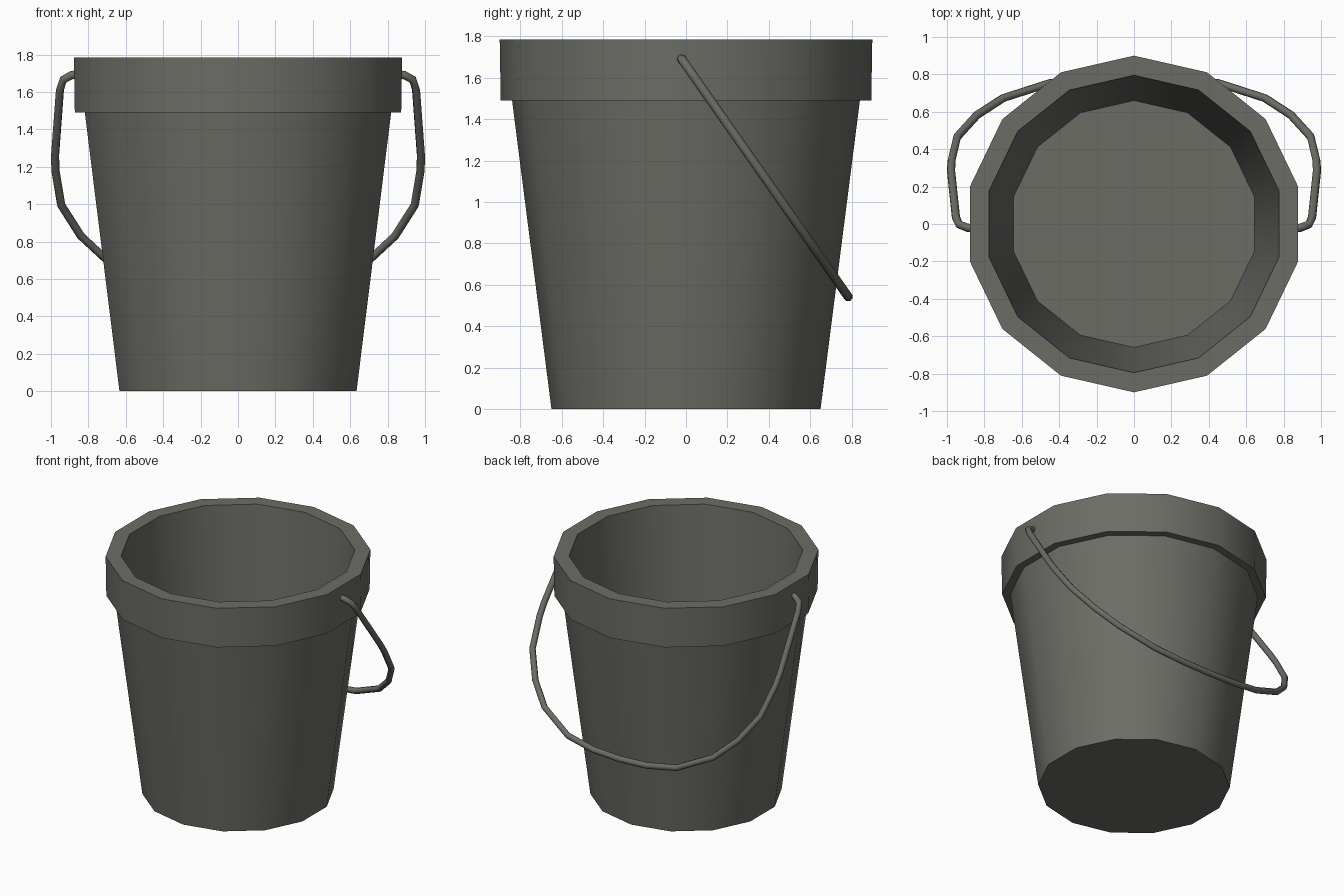
import bpy
import bmesh
from math import sin, cos, pi, radians

cube = bpy.data.objects.get("Cube")
if cube:
    bpy.data.objects.remove(cube, do_unlink=True)


def make_material(name, rgb):
    mat = bpy.data.materials.new(name)
    mat.use_nodes = True
    color = (*rgb, 1.0)
    mat.diffuse_color = color
    bsdf = mat.node_tree.nodes["Principled BSDF"]
    bsdf.inputs["Base Color"].default_value = color
    bsdf.inputs["Roughness"].default_value = 0.6
    return mat


def add_object(name, data, mat):
    obj = bpy.data.objects.new(name, data)
    bpy.context.collection.objects.link(obj)
    data.materials.append(mat)
    bpy.ops.object.select_all(action="DESELECT")
    obj.select_set(True)
    bpy.context.view_layer.objects.active = obj
    return obj


def lathe(name, profile, sides, mat):
    """Turn a (radius, z) profile around z and cap both ends."""
    bm = bmesh.new()
    rings = []
    for radius, z in profile:
        angles = [pi / 2 + 2 * pi * i / sides for i in range(sides)]
        rings.append([bm.verts.new((radius * cos(a), radius * sin(a), z))
                      for a in angles])
    for low, high in zip(rings, rings[1:]):
        for i in range(sides):
            j = (i + 1) % sides
            bm.faces.new((low[i], low[j], high[j], high[i]))
    bm.faces.new(rings[0][::-1])
    bm.faces.new(rings[-1])
    bmesh.ops.recalc_face_normals(bm, faces=bm.faces)
    mesh = bpy.data.meshes.new(name)
    bm.to_mesh(mesh)
    bm.free()
    obj = add_object(name, mesh, mat)
    bpy.ops.object.shade_smooth_by_angle(angle=radians(30))
    return obj


grey = make_material("dark grey", (0.15, 0.152, 0.133))

# Bucket: tapered wall, overhanging rim, inner wall and floor
lathe("bucket", [(0.65, 0), (0.84, 1.49), (0.895, 1.49), (0.90, 1.785),
                 (0.795, 1.785), (0.66, 0.10)], 14, grey)

# Handle: half outline as (x, z), mirrored, lying in a tilted plane
half = [(0.85, 1.695), (0.89, 1.69), (0.935, 1.665), (0.952, 1.61),
        (0.978, 1.26), (0.976, 1.18), (0.945, 0.995), (0.84, 0.83),
        (0.70, 0.70), (0.45, 0.585), (0.22, 0.55)]
outline = half + [(0, 0.542)] + [(-x, z) for x, z in reversed(half)]
curve = bpy.data.curves.new("handle", "CURVE")
curve.dimensions = "3D"
curve.bevel_depth = 0.022
curve.bevel_resolution = 2
curve.use_fill_caps = True
spline = curve.splines.new("POLY")
spline.points.add(len(outline) - 1)
for point, (x, z) in zip(spline.points, outline):
    point.co = (x, (1.69 - z) * 0.70 - 0.02, z, 1)
handle = add_object("handle", curve, grey)
bpy.ops.object.convert(target="MESH")
bpy.ops.object.shade_smooth_by_angle(angle=radians(50))
